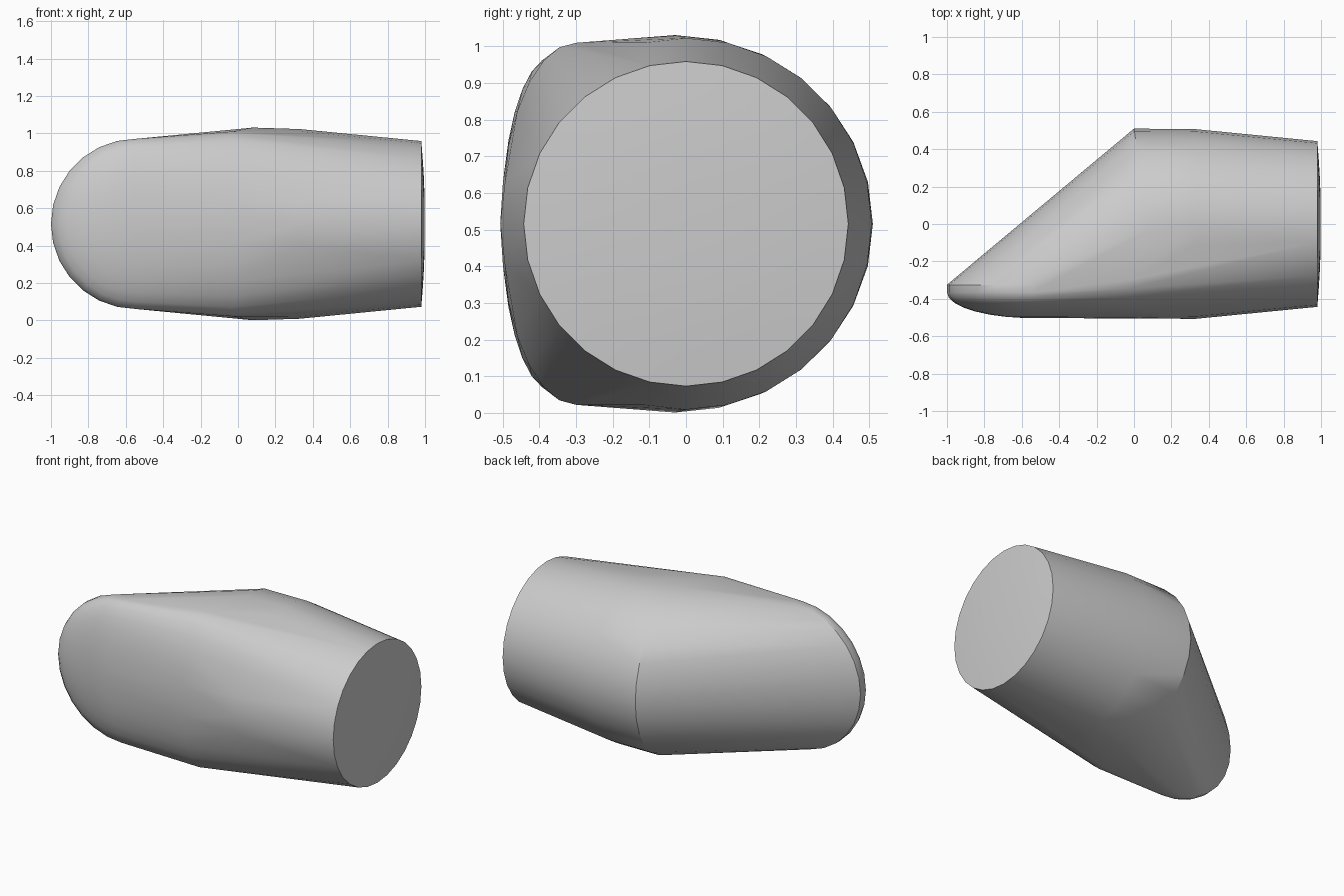
import bpy, bmesh
from math import sin, cos, pi, radians, sqrt

if "Cube" in bpy.data.objects:
    bpy.data.objects.remove(bpy.data.objects["Cube"])

MID = 0.516      # height of the axis
SEG = 28         # sides of the round sections

grey = bpy.data.materials.new("plain grey")
grey.use_nodes = True
colour = (0.6, 0.6, 0.6, 1)
grey.diffuse_color = colour
grey.node_tree.nodes["Principled BSDF"].inputs["Base Color"].default_value = colour

points = []


def ring(x, r):
    """Full round section across the x axis."""
    for i in range(SEG):
        a = 2 * pi * i / SEG
        points.append((x, r * sin(a), MID + r * cos(a)))


# Tapered end with a very shallow dome
END = 0.443
for f in (1, 0.8, 0.6, 0.3):
    ring(0.98 + 0.02 * (1 - f * f), END * f)

# Widest round section
ring(0.33, 0.507)

# Back half of the bend, where the slanted side begins
for i in range(SEG // 2 + 1):
    a = 2 * pi * i / SEG
    points.append((0.08 * (1 - sin(a)), -0.03 + 0.54 * sin(a), MID + 0.515 * cos(a)))

# Flattened front half of the bend
for i in range(SEG // 2 + 1):
    a = 2 * pi * i / SEG
    points.append((-0.03, -0.3 - 0.205 * sin(a), MID + 0.494 * cos(a)))

# Rounded nose: a thin upright rim, then a flattened half dome to the front
layers = [(-0.325, 0.455)]
for i in range(8):
    a = radians(12 * i)
    layers.append((-0.365 - 0.138 * sin(a), 0.455 * cos(a)))
for y, r in layers:
    for i in range(SEG // 2 + 1):
        a = 2 * pi * i / SEG
        points.append((-0.545 - r * sin(a), y, MID + r * cos(a)))

# Skin stretched over all sections
bm = bmesh.new()
for p in points:
    bm.verts.new(p)
hull = bmesh.ops.convex_hull(bm, input=bm.verts)
spare = {g for g in hull["geom_interior"] + hull["geom_unused"]
         if isinstance(g, bmesh.types.BMVert)}
bmesh.ops.delete(bm, geom=list(spare), context="VERTS")
bmesh.ops.dissolve_limit(bm, angle_limit=radians(0.5), verts=bm.verts, edges=bm.edges)
bmesh.ops.recalc_face_normals(bm, faces=bm.faces)

mesh = bpy.data.meshes.new("bent_pod")
bm.to_mesh(mesh)
bm.free()
mesh.materials.append(grey)
pod = bpy.data.objects.new("bent_pod", mesh)
bpy.context.collection.objects.link(pod)

bpy.ops.object.select_all(action="DESELECT")
pod.select_set(True)
bpy.context.view_layer.objects.active = pod
bpy.ops.object.shade_smooth_by_angle(angle=radians(30))
